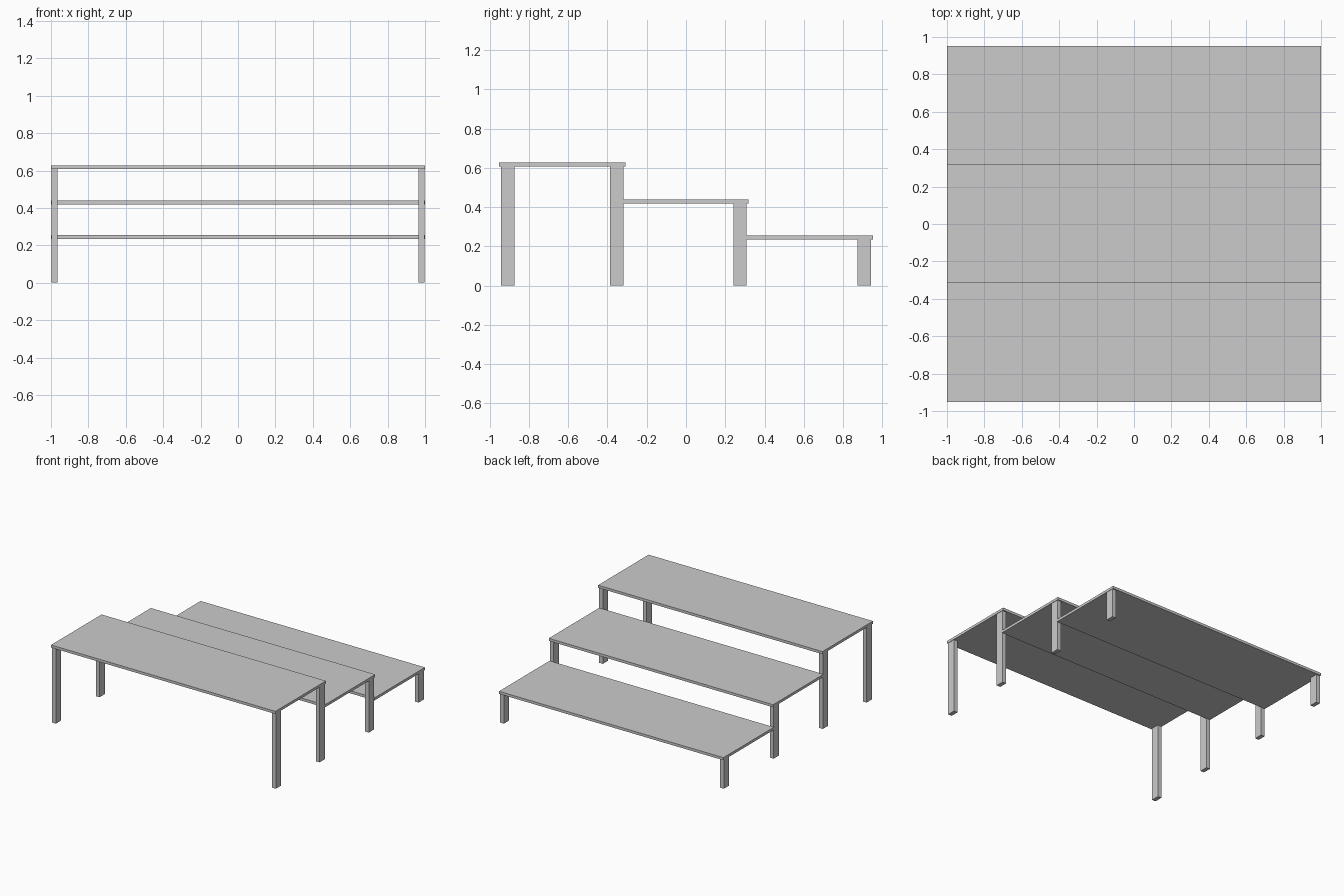
import bpy

if "Cube" in bpy.data.objects:
    bpy.data.objects.remove(bpy.data.objects["Cube"])


def box(name, x0, x1, y0, y1, z0, z1):
    bpy.ops.mesh.primitive_cube_add(size=1, location=((x0 + x1) / 2, (y0 + y1) / 2, (z0 + z1) / 2))
    ob = bpy.context.object
    ob.name = name
    ob.scale = (x1 - x0, y1 - y0, z1 - z0)
    bpy.ops.object.transform_apply(location=False, rotation=False, scale=True)
    return ob


DEPTH, THICK = 0.643, 0.021      # shelf depth and board thickness
LEG_W, LEG_D = 0.033, 0.067      # leg cross-section
LEG_X = 0.997                    # outer face of the legs
LIP = 0.01                       # shelf overhang past the legs


def leg_pair(name, y0, height):
    for side, x0 in (("left", -LEG_X), ("right", LEG_X - LEG_W)):
        box(f"{side}_{name}", x0, x0 + LEG_W, y0, y0 + LEG_D, 0, height)


# Three stepped shelves, each with a pair of legs under its back edge
tiers = [("top", -0.952, 0.628), ("middle", -0.324, 0.44), ("bottom", 0.309, 0.255)]
for name, y0, top in tiers:
    under = top - THICK
    back = y0 + DEPTH
    box(f"{name}_shelf", -1, 1, y0, back, under, top)
    leg_pair(f"{name}_back_leg", back - LIP - LEG_D, under)

# Extra leg pair under the front edge of the tallest shelf
leg_pair("front_leg", tiers[0][1] + LIP, tiers[0][2] - THICK)
